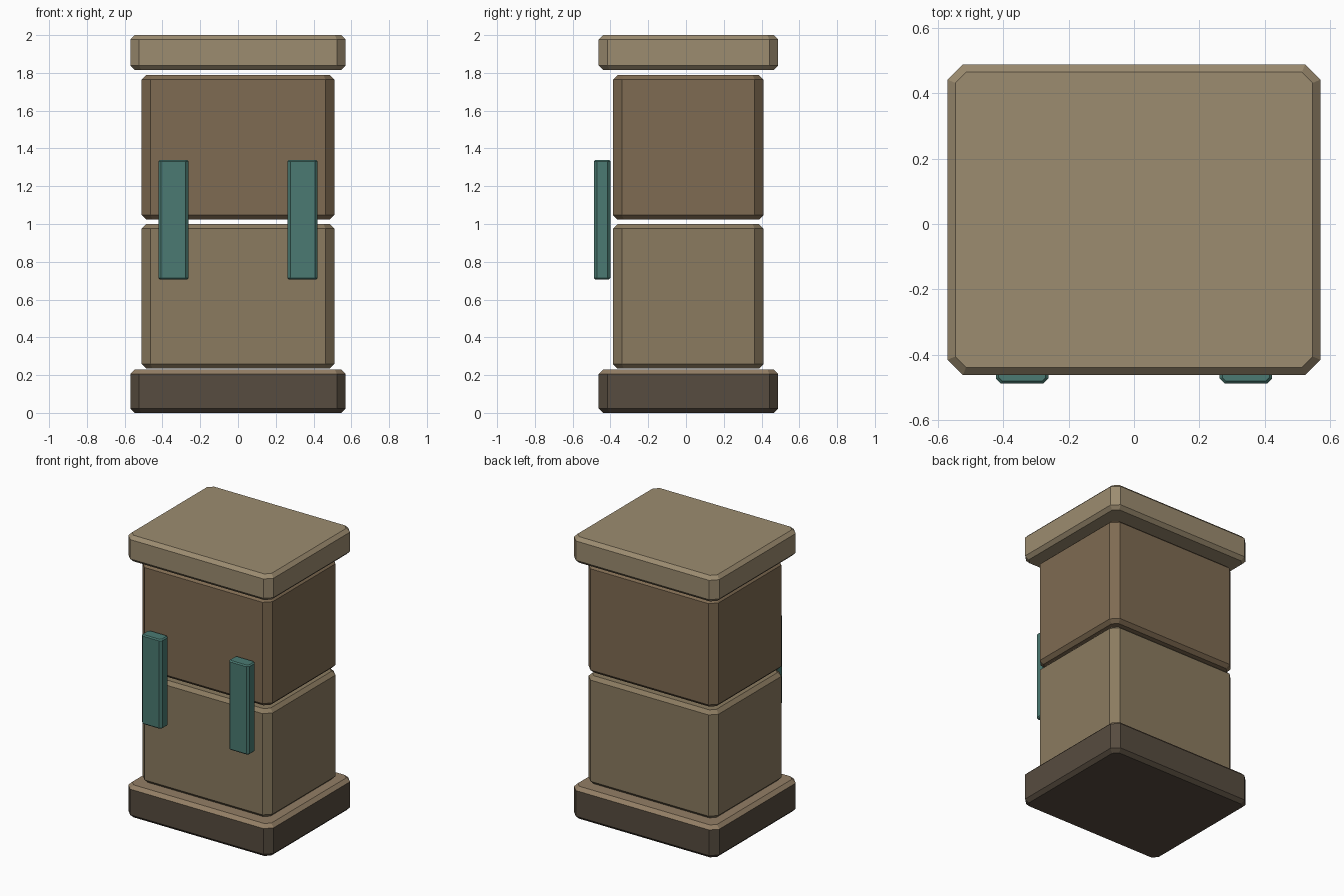
import bpy, bmesh

if "Cube" in bpy.data.objects:
    bpy.data.objects.remove(bpy.data.objects["Cube"])


def material(name, rgb):
    m = bpy.data.materials.new(name)
    m.diffuse_color = (*rgb, 1)
    m.use_nodes = True
    m.node_tree.nodes["Principled BSDF"].inputs["Base Color"].default_value = m.diffuse_color
    return m


def octagon(x0, x1, y0, y1, c):
    return [(x0 + c, y0), (x1 - c, y0), (x1, y0 + c), (x1, y1 - c),
            (x1 - c, y1), (x0 + c, y1), (x0, y1 - c), (x0, y0 + c)]


def slab(name, x, y, z, corner, rim, mats):
    """Box with cut vertical corners and a chamfered top and bottom rim."""
    bm = bmesh.new()
    rings = []
    for h, d in ((z[0], rim), (z[0] + rim, 0), (z[1] - rim, 0), (z[1], rim)):
        pts = octagon(x[0] + d, x[1] - d, y[0] + d, y[1] - d, corner - 0.586 * d)
        rings.append([bm.verts.new((px, py, h)) for px, py in pts])
    bm.faces.new(rings[0][::-1])
    bm.faces.new(rings[-1])
    for a, b in zip(rings, rings[1:]):
        for i in range(8):
            j = (i + 1) % 8
            bm.faces.new((a[i], a[j], b[j], b[i]))
    bm.normal_update()
    # a second material covers the upward-facing surfaces
    if len(mats) > 1:
        for f in bm.faces:
            f.material_index = int(f.normal.z > 0.3)
    me = bpy.data.meshes.new(name)
    bm.to_mesh(me)
    bm.free()
    for m in mats:
        me.materials.append(m)
    ob = bpy.data.objects.new(name, me)
    bpy.context.collection.objects.link(ob)
    return ob


dark = material("dark_wood", (0.095, 0.072, 0.05))
base_tan = material("base_top_wood", (0.29, 0.21, 0.13))
tan = material("tan_wood", (0.258, 0.198, 0.117))
brown = material("brown_wood", (0.212, 0.147, 0.084))
pale = material("pale_wood", (0.333, 0.262, 0.162))
teal = material("teal_metal", (0.069, 0.195, 0.168))

wide_x, wide_y = (-0.57, 0.57), (-0.462, 0.488)
box_x, box_y = (-0.51, 0.51), (-0.386, 0.41)

# plinth and lid
slab("base", wide_x, wide_y, (0, 0.23), 0.047, 0.024, [dark, base_tan])
slab("lid", wide_x, wide_y, (1.815, 2.0), 0.047, 0.024, [pale])

# two stacked boxes
slab("lower_box", box_x, box_y, (0.234, 1.0), 0.047, 0.024, [tan])
slab("upper_box", box_x, box_y, (1.023, 1.789), 0.047, 0.024, [brown])

# front straps bridging the boxes
for side, s in (("left", -1), ("right", 1)):
    cx = 0.342 * s
    slab(side + "_strap", (cx - 0.08, cx + 0.08), (-0.487, -0.4),
         (0.706, 1.34), 0.015, 0.008, [teal])
